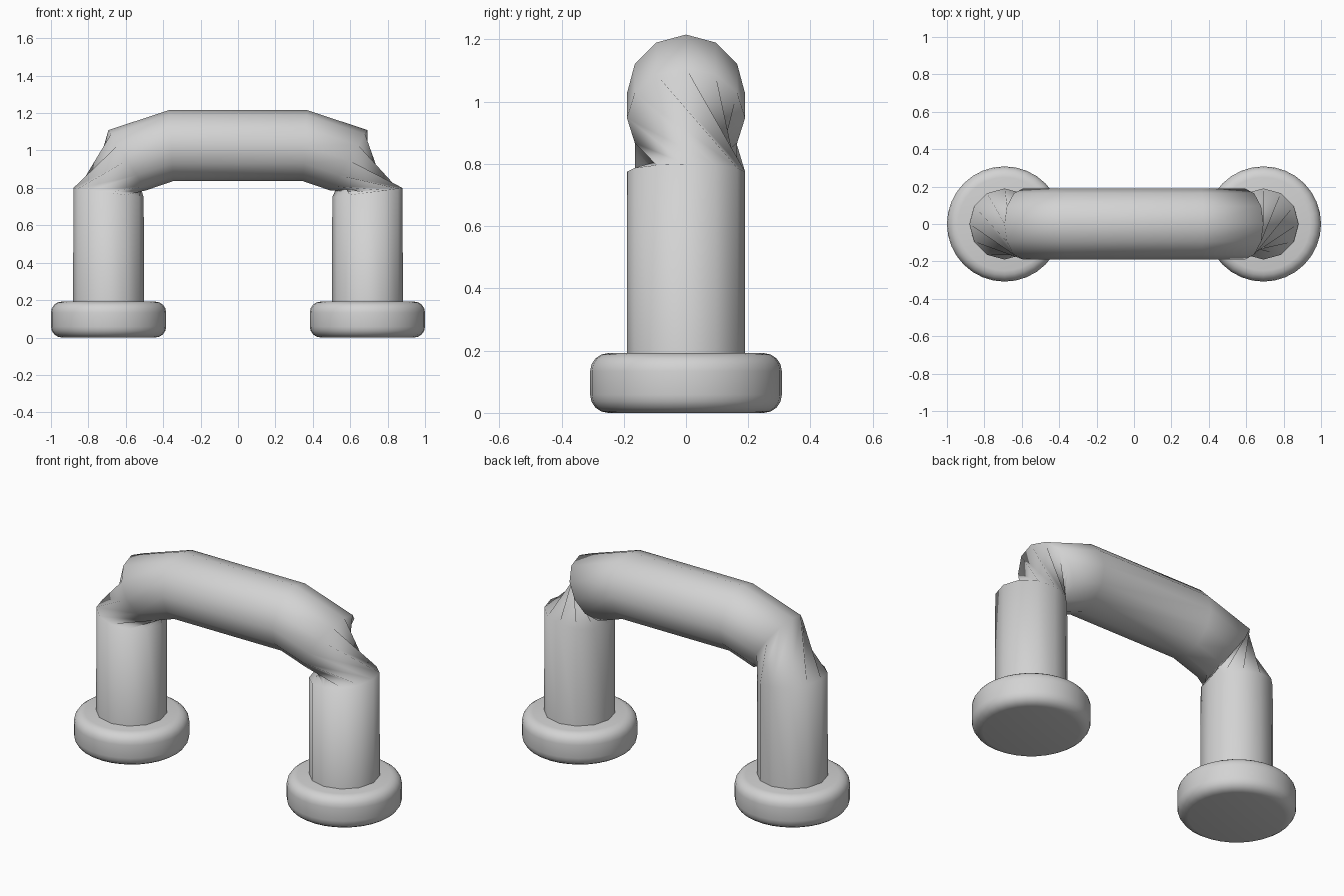
import bpy, bmesh, math

if "Cube" in bpy.data.objects:
    bpy.data.objects.remove(bpy.data.objects["Cube"])

grey = bpy.data.materials.new("light grey")
grey.diffuse_color = (0.65, 0.65, 0.65, 1)
grey.use_nodes = True
grey.node_tree.nodes["Principled BSDF"].inputs["Base Color"].default_value = grey.diffuse_color
R, N = 0.19, 12


def make_object(name, bm):
    bmesh.ops.recalc_face_normals(bm, faces=bm.faces)
    for f in bm.faces:
        f.smooth = True
    mesh = bpy.data.meshes.new(name)
    bm.to_mesh(mesh)
    bm.free()
    mesh.materials.append(grey)
    ob = bpy.data.objects.new(name, mesh)
    bpy.context.collection.objects.link(ob)
    return ob


# Bent tube: centre x, centre z, outward normal (x, z), twist; mirrored in x
half = [(-0.692, 0.10, -1, 0, 90),
        (-0.692, 0.775, -0.988, 0.13, 90),
        (-0.592, 0.948, -0.53, 0.848, 0),
        (-0.358, 1.026, -0.06, 0.998, 0)]
rings = half + [(-x, z, -nx, nz, tw) for x, z, nx, nz, tw in reversed(half)]
bm = bmesh.new()
tube = []
for x, z, nx, nz, tw in rings:
    ring = []
    for k in range(N):
        a = math.radians(tw + 360 * k / N)
        c = R * math.cos(a)
        ring.append(bm.verts.new((x + c * nx, R * math.sin(a), z + c * nz)))
    tube.append(ring)
for a, b in zip(tube, tube[1:]):
    for k in range(N):
        j = (k + 1) % N
        bm.faces.new((a[k], a[j], b[j]))
        bm.faces.new((a[k], b[j], b[k]))
make_object("handle_tube", bm)

# Round feet with softened rims
for side, name in ((-1, "left_foot"), (1, "right_foot")):
    bm = bmesh.new()
    bmesh.ops.create_cone(bm, cap_ends=True, segments=32, radius1=0.308,
                          radius2=0.308, depth=0.192)
    rims = [e for e in bm.edges if abs(e.verts[0].co.z - e.verts[1].co.z) < 1e-4]
    bmesh.ops.bevel(bm, geom=rims, offset=0.058, segments=4, profile=0.5,
                    affect='EDGES')
    bmesh.ops.translate(bm, vec=(side * 0.692, 0, 0.096), verts=bm.verts)
    foot = make_object(name, bm)
    bpy.ops.object.select_all(action='DESELECT')
    foot.select_set(True)
    bpy.context.view_layer.objects.active = foot
    bpy.ops.object.shade_smooth_by_angle(angle=math.radians(40))
